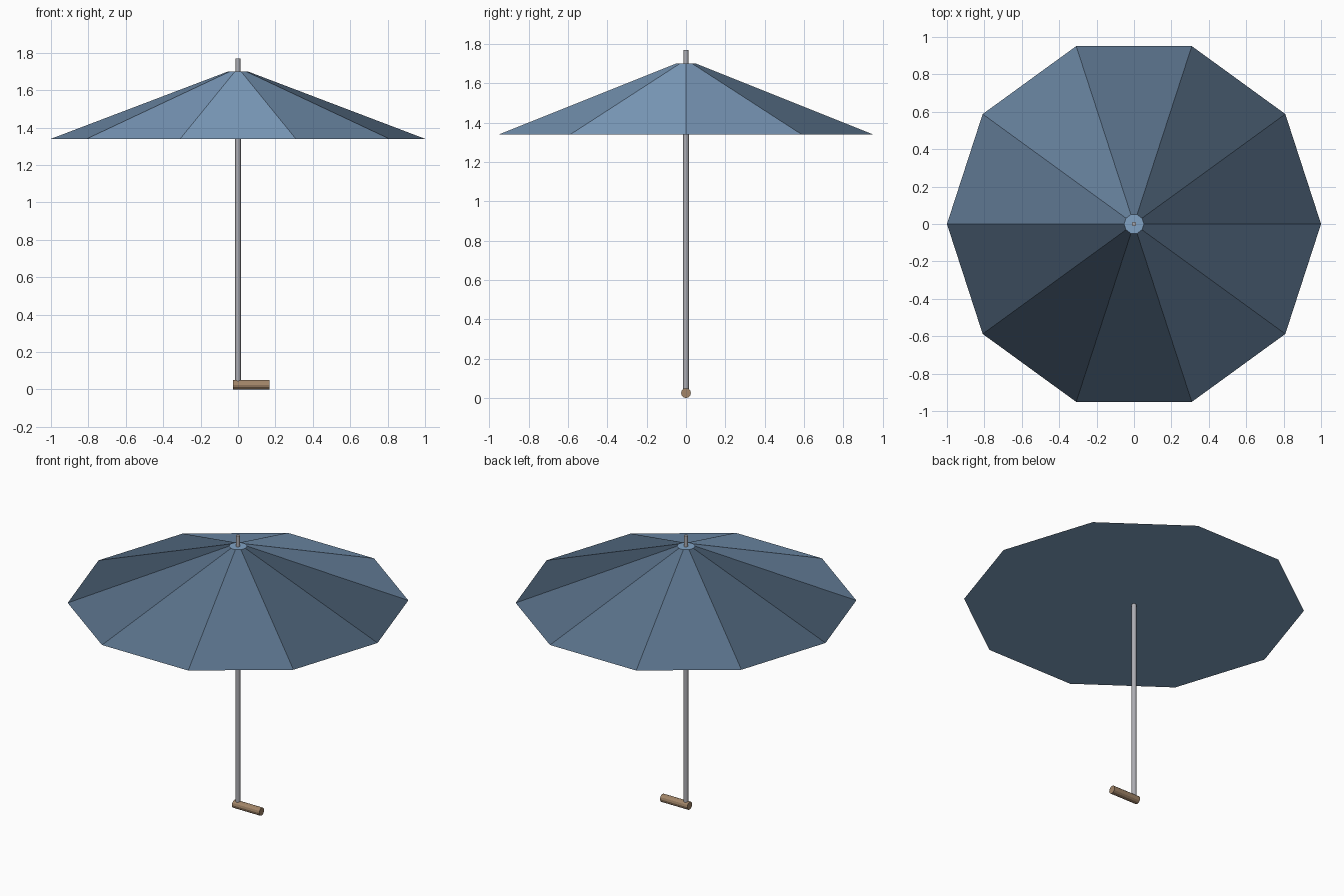
import bpy
import bmesh
from math import cos, sin, tau
from mathutils import Matrix, Vector

if "Cube" in bpy.data.objects:
    bpy.data.objects.remove(bpy.data.objects["Cube"])


def material(name, colour):
    mat = bpy.data.materials.new(name)
    mat.diffuse_color = (*colour, 1)
    mat.use_nodes = True
    mat.node_tree.nodes["Principled BSDF"].inputs["Base Color"].default_value = mat.diffuse_color
    return mat


def frustum(name, sides, r0, z0, r1, z1, mat=None, matrix=None, smooth=False):
    """Closed frustum around z with its first corner on +x."""
    bm = bmesh.new()
    low, high = [[bm.verts.new((r * cos(tau * i / sides), r * sin(tau * i / sides), z))
                  for i in range(sides)] for r, z in ((r0, z0), (r1, z1))]
    for i in range(sides):
        j = (i + 1) % sides
        bm.faces.new((low[i], low[j], high[j], high[i])).smooth = smooth
    bm.faces.new(low[::-1])
    bm.faces.new(high)
    if matrix:
        bm.transform(matrix)
    mesh = bpy.data.meshes.new(name)
    bm.to_mesh(mesh)
    bm.free()
    if mat:
        mesh.materials.append(mat)
    obj = bpy.data.objects.new(name, mesh)
    bpy.context.collection.objects.link(obj)
    return obj


fabric = material("blue_fabric", (0.22, 0.36, 0.55))
metal = material("grey_metal", (0.42, 0.42, 0.45))
wood = material("brown_wood", (0.36, 0.235, 0.14))

# Ten-panel canopy, closed underneath
canopy = frustum("canopy", 10, 1.0, 1.34, 0.053, 1.70, fabric)

# Crisp panel shading: each sloping panel is shaded straight outwards
mesh = canopy.data
normals = [None] * len(mesh.loops)
for poly in mesh.polygons:
    poly.use_smooth = True
    n = poly.normal.copy()
    if len(poly.vertices) == 4:
        n = Vector((n.x, n.y, 0)).normalized()
    for loop in poly.loop_indices:
        normals[loop] = n
mesh.normals_split_custom_set(normals)

# Pole and the tip above the canopy
for name, r, z0, z1 in (("pole", 0.015, 0.03, 1.70), ("tip", 0.0125, 1.69, 1.77)):
    part = frustum(name, 8, r, z0, r, z1, metal, smooth=True)
    for edge in part.data.edges:
        a, b = (part.data.vertices[v].co.z for v in edge.vertices)
        edge.use_edge_sharp = abs(a - b) < 0.001

# Horizontal grip, laid along x
lay_along_x = Matrix.Translation((0, 0, 0.025)) @ Matrix.Rotation(tau / 4, 4, 'Y')
frustum("handle", 12, 0.025, -0.026, 0.025, 0.169, wood, lay_along_x)
